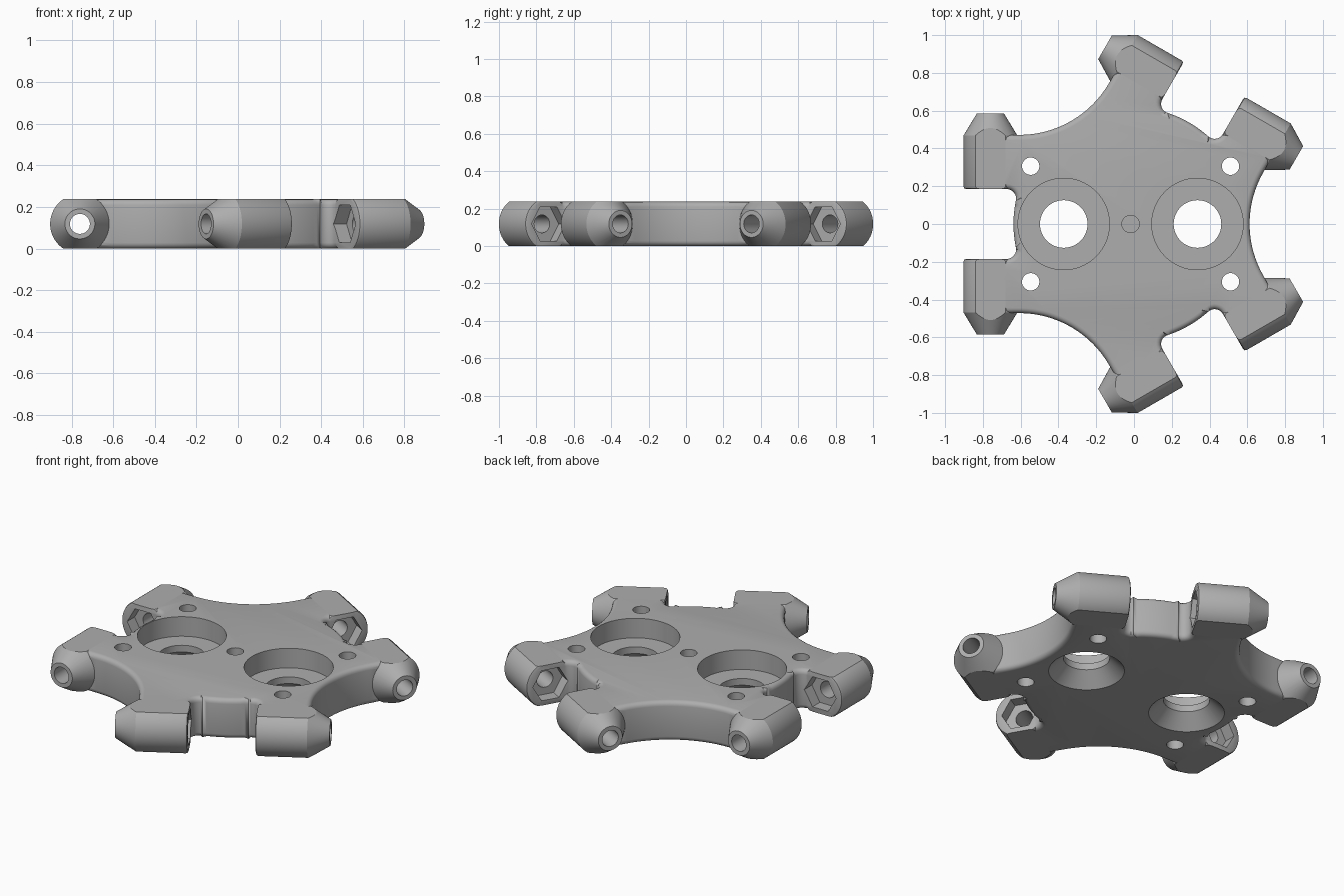
import bpy, bmesh
from math import sin, cos, pi, radians, sqrt, atan2
from mathutils import Matrix, Vector

if "Cube" in bpy.data.objects:
    bpy.data.objects.remove(bpy.data.objects["Cube"], do_unlink=True)

H = 0.237            # plate thickness
CX = -0.018          # centre of the three-fold pattern
AXIS = -0.742        # distance of a barrel axis from the centre
R = 0.143            # barrel radius
Y0, Y1 = 0.185, 0.468  # barrel flat end and cone start

grey = bpy.data.materials.new("grey_plastic")
grey.use_nodes = True
grey.diffuse_color = (0.42, 0.42, 0.42, 1)
grey.node_tree.nodes["Principled BSDF"].inputs["Base Color"].default_value = (0.42, 0.42, 0.42, 1)


def finish(bm, name):
    bmesh.ops.recalc_face_normals(bm, faces=bm.faces)
    mesh = bpy.data.meshes.new(name)
    bm.to_mesh(mesh)
    bm.free()
    mesh.materials.append(grey)
    ob = bpy.data.objects.new(name, mesh)
    bpy.context.collection.objects.link(ob)
    return ob


def lathe(name, profile, matrix, sides=48, clip=False):
    """Turn a (radius, height) profile around the local z axis."""
    bm = bmesh.new()
    rings = [[bm.verts.new(matrix @ Vector((r * cos(2 * pi * i / sides), r * sin(2 * pi * i / sides), h)))
              for i in range(sides)] for r, h in profile]
    for a, b in zip(rings, rings[1:]):
        for i in range(sides):
            j = (i + 1) % sides
            bm.faces.new((a[i], a[j], b[j], b[i]))
    bm.faces.new(rings[0])
    bm.faces.new(rings[-1])
    if clip:  # flat top and bottom, flush with the plate
        for z, n in ((H, 1), (0, -1)):
            geom = bm.verts[:] + bm.edges[:] + bm.faces[:]
            bmesh.ops.bisect_plane(bm, geom=geom, plane_co=(0, 0, z), plane_no=(0, 0, n), clear_outer=True)
            bmesh.ops.holes_fill(bm, edges=[e for e in bm.edges if e.is_boundary])
    return finish(bm, name)


def combine(target, other, operation):
    mod = target.modifiers.new("combine", 'BOOLEAN')
    mod.operation = operation
    mod.solver = 'EXACT'
    mod.object = other
    bpy.context.view_layer.objects.active = target
    bpy.ops.object.modifier_apply(modifier=mod.name)
    bpy.data.objects.remove(other, do_unlink=True)


def arc(cx, cy, r, a0, a1, n):
    return [(cx + r * cos(a0 + (a1 - a0) * i / n), cy + r * sin(a0 + (a1 - a0) * i / n)) for i in range(n + 1)]


# Plate outline: half a sector, mirrored, then repeated three times
core, fil, sweep = 0.62, 0.05, 0.55
fy = Y0 - fil
fx = -sqrt((core + fil) ** 2 - fy ** 2)
upper = arc(0, 0, core, pi, atan2(fy, fx), 6)
upper += arc(fx, fy, fil, atan2(-fy, -fx), pi / 2, 8)
upper += [(AXIS, Y0), (AXIS, Y1)]
far = sweep + 0.63
upper += arc(far * cos(radians(120)), far * sin(radians(120)), sweep, -pi / 2, -pi / 3, 14)
sector = [(x, -y) for x, y in reversed(upper)] + upper[1:]

bm = bmesh.new()
ring = []
for k in range(3):
    turn = Matrix.Translation((CX, 0, 0)) @ Matrix.Rotation(radians(-120 * k), 4, 'Z')
    ring += [bm.verts.new(turn @ Vector((x, y, 0))) for x, y in sector[:-1]]
base = bm.faces.new(ring)
ext = bmesh.ops.extrude_face_region(bm, geom=[base])
bmesh.ops.translate(bm, verts=[v for v in ext["geom"] if isinstance(v, bmesh.types.BMVert)], vec=(0, 0, H))
bmesh.ops.recalc_face_normals(bm, faces=bm.faces)
rim = [e for e in bm.edges if abs(e.verts[0].co.z - e.verts[1].co.z) < 1e-5]
bmesh.ops.bevel(bm, geom=rim, offset=0.028, segments=4, profile=0.5, affect='EDGES')
plate = finish(bm, "mounting_plate")

# Six barrels with cone tips
mounts = []
for k in range(3):
    for side in (1, -1):
        mounts.append(Matrix.Translation((CX, 0, H / 2)) @ Matrix.Rotation(radians(120 * k), 4, 'Z')
                      @ Matrix.Scale(side, 4, (0, 1, 0)) @ Matrix.Translation((AXIS, 0, 0))
                      @ Matrix.Rotation(-pi / 2, 4, 'X'))
barrel = [(R - 0.014, Y0), (R - 0.004, Y0 + 0.004), (R, Y0 + 0.014), (R, Y1), (0.072, 0.585)]
for m in mounts:
    combine(plate, lathe("barrel", barrel, m, 64, True), 'UNION')

# Bolt bores and hexagonal nut pockets
for m in mounts:
    combine(plate, lathe("bore", [(0.048, 0.12), (0.048, 0.65)], m, 32), 'DIFFERENCE')
    combine(plate, lathe("nut_pocket", [(0.104, 0.15), (0.104, Y0 + 0.07)], m, 6), 'DIFFERENCE')

# Two large stepped holes with a countersink below
step = [(0.226, -0.02), (0.126, 0.08), (0.126, 0.12), (0.242, 0.12), (0.242, H + 0.05)]
for s in (1, -1):
    combine(plate, lathe("stepped_hole", step, Matrix.Translation((CX + s * 0.354, 0, 0)), 64), 'DIFFERENCE')

# Centre hole and four screw holes
spots = [(0, 0)] + [(sx * 0.529, sy * 0.306) for sx in (1, -1) for sy in (1, -1)]
for x, y in spots:
    combine(plate, lathe("screw_hole", [(0.046, -0.05), (0.046, H + 0.05)],
                         Matrix.Translation((CX + x, y, 0)), 32), 'DIFFERENCE')

bpy.ops.object.select_all(action='DESELECT')
plate.select_set(True)
bpy.context.view_layer.objects.active = plate
bpy.ops.object.shade_smooth_by_angle(angle=radians(30))
